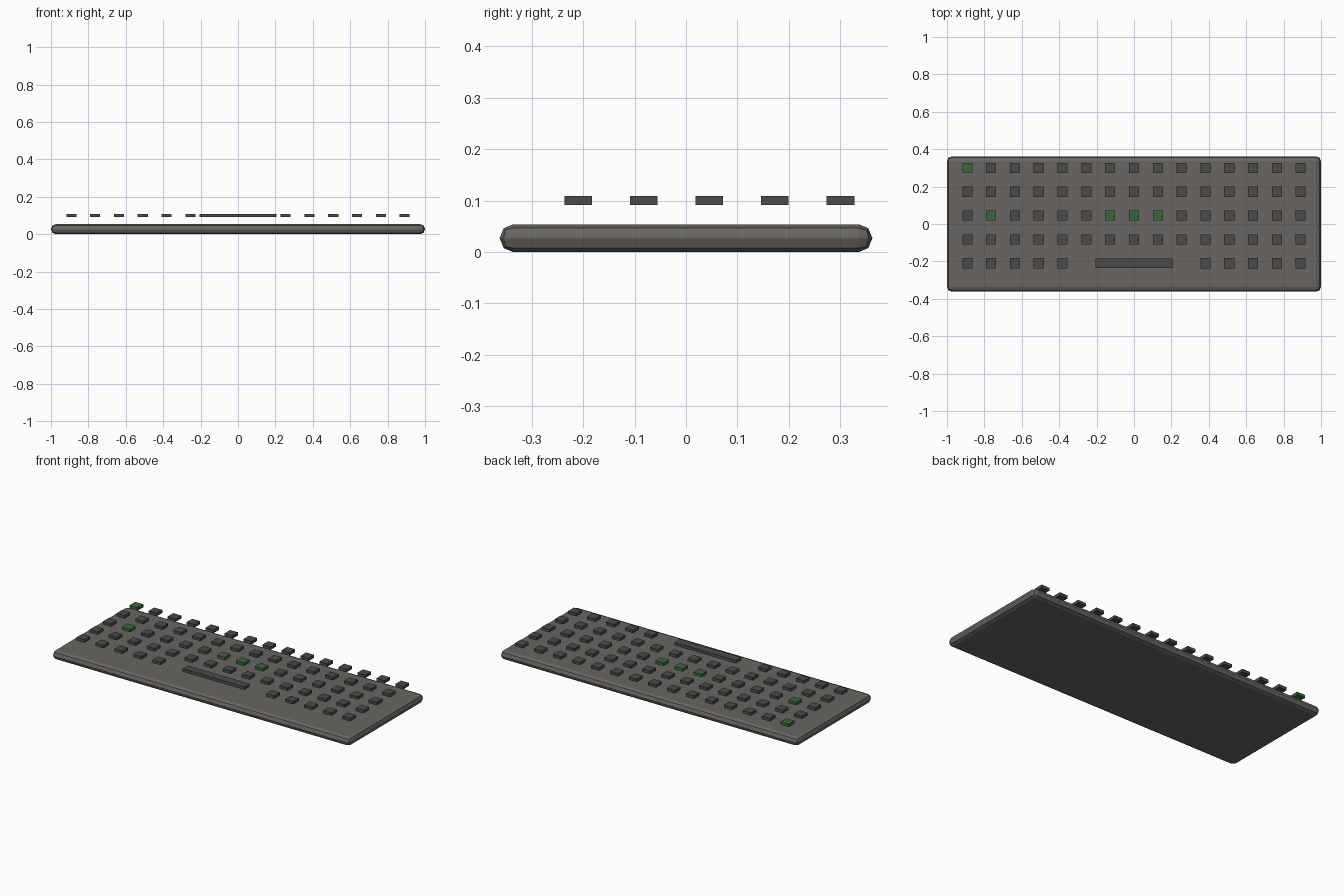
import bpy

if "Cube" in bpy.data.objects:
    bpy.data.objects.remove(bpy.data.objects["Cube"])

PITCH = 0.1273          # key spacing
KEY = 0.054             # key width and depth
Z_MID, THICK = 0.1, 0.018


def material(name, rgb):
    m = bpy.data.materials.new(name)
    m.diffuse_color = (*rgb, 1)
    m.use_nodes = True
    m.node_tree.nodes["Principled BSDF"].inputs["Base Color"].default_value = m.diffuse_color
    return m


def box(name, loc, size, mat):
    bpy.ops.mesh.primitive_cube_add(size=1, location=loc)
    ob = bpy.context.object
    ob.name = name
    ob.scale = size
    bpy.ops.object.transform_apply(location=False, rotation=False, scale=True)
    ob.data.materials.append(mat)
    return ob


case_mat = material("case_grey", (0.14, 0.13, 0.12))
key_mat = material("key_grey", (0.07, 0.07, 0.07))
green_mat = material("key_green", (0.04, 0.14, 0.04))

# Case: flat slab with a two-step chamfer all round
case = box("case", (0, 0, 0.027), (2, 0.724, 0.054), case_mat)
bevel = case.modifiers.new("edge", 'BEVEL')
bevel.width = 0.0262
bevel.segments = 2

# Keys: 5 rows of 15, floating above the case, with a gap for the space bar
green = {(0, 0), (2, 1), (2, 6), (2, 7), (2, 8)}
for row in range(5):
    for col in range(15):
        if row == 4 and 5 <= col <= 9:
            continue
        mat = green_mat if (row, col) in green else key_mat
        box(f"key_{row}_{col}",
            ((col - 7) * PITCH, 0.3 - row * 0.1274, Z_MID),
            (KEY, KEY, THICK), mat)

# Space bar
box("space_bar", (0, -0.2095, Z_MID), (0.413, 0.05, THICK), key_mat)
